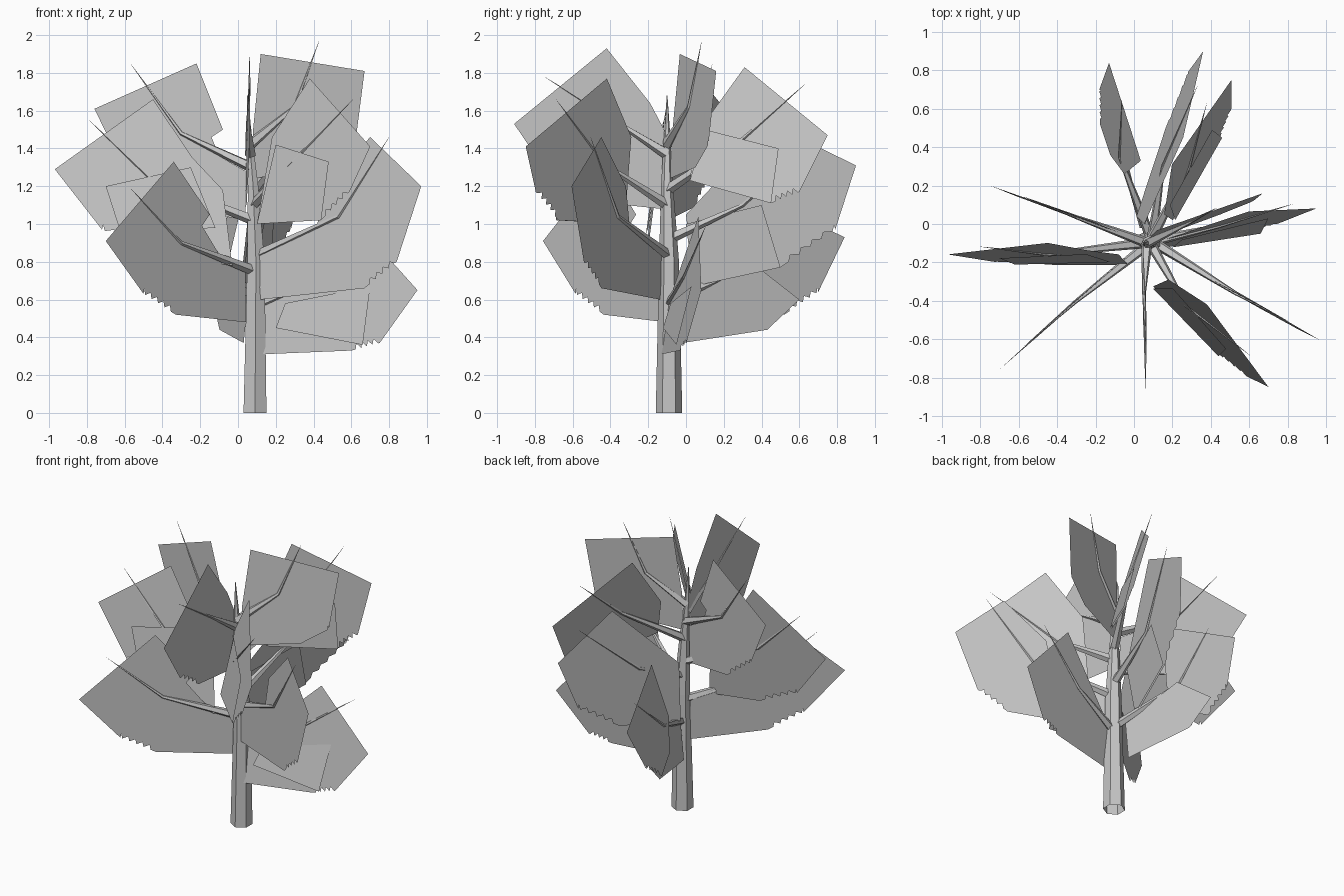
import bpy
import bmesh
from math import cos, sin, pi
from mathutils import Vector

default_cube = bpy.data.objects.get("Cube")
if default_cube:
    bpy.data.objects.remove(default_cube)

# One plain grey for bark and foliage
grey = bpy.data.materials.new("plain_grey")
grey.use_nodes = True
grey_value = (0.57, 0.57, 0.57, 1)
grey.diffuse_color = grey_value
grey.node_tree.nodes["Principled BSDF"].inputs["Base Color"].default_value = grey_value


def finish(name, bm):
    mesh = bpy.data.meshes.new(name)
    bm.to_mesh(mesh)
    bm.free()
    mesh.materials.append(grey)
    obj = bpy.data.objects.new(name, mesh)
    bpy.context.collection.objects.link(obj)


def tapered_limb(name, path, radii, sides, level=False):
    """Sweep an open-ended polygon along a path, with one radius per point."""
    bm = bmesh.new()
    rings = []
    for i, (point, radius) in enumerate(zip(path, radii)):
        before, after = path[max(i - 1, 0)], path[min(i + 1, len(path) - 1)]
        along = Vector((0, 0, 1)) if level else (after - before).normalized()
        side = along.cross(Vector((0, -1, 0) if level else (0, 0, 1))).normalized()
        other = along.cross(side)
        ring = []
        for k in range(sides):
            angle = 2 * pi * k / sides
            offset = other * cos(angle) + side * sin(angle)
            ring.append(bm.verts.new(point + offset * radius))
        rings.append(ring)
    for low, high in zip(rings, rings[1:]):
        for k in range(sides):
            n = (k + 1) % sides
            bm.faces.new((low[k], low[n], high[n], high[k]))
    bmesh.ops.recalc_face_normals(bm, faces=bm.faces)
    finish(name, bm)


# Six-sided trunk with a gently leaning tip
trunk_path = [Vector(p) for p in (
    (0.09, -0.09, 0), (0.095, -0.09, 0.8), (0.08, -0.1, 1.2),
    (0.06, -0.1, 1.45), (0.05, -0.1, 1.68))]
tapered_limb("trunk", trunk_path, (0.07, 0.053, 0.032, 0.018, 0.002), 6, level=True)


def trunk_at(z):
    for low, high in zip(trunk_path, trunk_path[1:]):
        if z <= high.z:
            return low.lerp(high, (z - low.z) / (high.z - low.z))


def serrate(start, end, teeth):
    """Stepped, saw-like edge between two outline points."""
    points = [start]
    for t in range(teeth):
        a = start.lerp(end, (t + 0.75) / teeth)
        b = start.lerp(end, (t + 0.9) / teeth)
        points += [a, b + Vector((0, 0.03))]
    return points + [end]


def place(axis, plane, p):
    """Put an (along, height) point on a sloping plane."""
    base, along, up = plane
    across = base + along * p[0] + up * p[1]
    return Vector((p[0], across, p[1]) if axis == "x" else (across, p[0], p[1]))


def sheet(name, axis, plane, outline):
    bm = bmesh.new()
    bm.faces.new([bm.verts.new(place(axis, plane, p)) for p in outline])
    bmesh.ops.triangulate(bm, faces=bm.faces)
    finish(name, bm)


def bough(name, axis, plane, branch, outline, inner=None):
    """Foliage sheet with its branch, and an optional inner leaf sheet in front."""
    # The edge from second to third outline point is serrated
    points = [Vector(p) for p in outline]
    edge = [points[0]] + serrate(points[1], points[2], 5) + points[3:]
    sheet(name + "_foliage", axis, plane, edge)
    if inner:
        nudge = -0.012 if axis == "x" else 0.012
        sheet(name + "_inner_foliage", axis, (plane[0] + nudge, *plane[1:]), inner)

    # Branch: root on the trunk, a bend, then a fine twig
    root_z, bend, tip = branch
    path = [trunk_at(root_z), place(axis, plane, bend), place(axis, plane, tip)]
    tapered_limb(name + "_branch", path, (0.03, 0.011, 0.0005), 5)


# Lower boughs; two of them have an inner sheet at a different slope
bough("back_low", "y", (-0.215, -0.198, 0.27),
      (0.6, (0.35, 0.78), (0.66, 1.05)),
      [(0.36, 0.6), (0.52, 0.52), (0.7, 0.64), (0.84, 0.93), (0.33, 1.17), (0.26, 0.8)])
sheet("back_low_inner_foliage", "y", (-0.013, -0.3, 0.1),
      [(-0.02, 0.37), (0.43, 0.44), (0.6, 0.6), (0.37, 0.78), (-0.02, 0.62)])
bough("left_low", "x", (-0.2, 0.2, 0.14),
      (0.57, (0.45, 0.72), (0.83, 0.99)),
      [(0.12, 0.31), (0.6, 0.33), (0.75, 0.37), (0.95, 0.65), (0.6, 1.04), (0.14, 0.6)])
sheet("left_low_inner_foliage", "x", (-0.265, 0.2, 0.23),
      [(0.2, 0.45), (0.66, 0.36), (0.7, 0.67), (0.25, 0.58)])
bough("front_right_low", "x", (-0.152, 0.89, 0.02),
      (0.75, (-0.3, 0.9), (-0.57, 1.19)),
      [(0.04, 0.48), (-0.33, 0.52), (-0.5, 0.63), (-0.7, 0.91), (-0.34, 1.33),
       (-0.15, 1.05), (-0.19, 0.99), (-0.1, 0.84), (0.04, 0.75)])
bough("front_left_low", "x", (-0.082, -0.565, 0.02),
      (0.83, (0.53, 1.04), (0.8, 1.46)),
      [(0.12, 0.6), (0.67, 0.66), (0.84, 0.8), (0.97, 1.2), (0.7, 1.46),
       (0.46, 1.2), (0.42, 1), (0.1, 0.85)])

# Middle boughs
bough("back_middle", "y", (-0.093, 0.3, 0.14),
      (0.92, (0.3, 1.1), (0.72, 1.48)),
      [(0.04, 0.67), (0.5, 0.77), (0.79, 0.97), (0.9, 1.31), (0.45, 1.53), (0, 1.05)],
      [(0.04, 0.67), (0.5, 0.77), (0.4, 1.1), (0, 1)])
bough("right_middle", "x", (-0.32, 0.017, 0.138),
      (1.02, (-0.45, 1.23), (-0.8, 1.56)),
      [(-0.03, 0.78), (-0.42, 0.83), (-0.72, 0.97), (-0.97, 1.29), (-0.45, 1.66),
       (-0.24, 1.35), (-0.08, 1.18)],
      [(-0.12, 0.98), (-0.62, 0.95), (-0.7, 1.2), (-0.25, 1.3)])
bough("front_left_middle", "x", (-0.48, -1.05, 0.26),
      (1.1, (0.27, 1.31), (0.61, 1.66)),
      [(0.1, 1), (0.44, 1.02), (0.59, 1.17), (0.7, 1.41), (0.38, 1.77), (0.18, 1.46)],
      [(0.1, 1), (0.44, 1.02), (0.48, 1.33), (0.2, 1.42)])

# Upper boughs
bough("back_left_high", "y", (0.5, 0.5, -0.25),
      (1.18, (0.3, 1.45), (0.63, 1.74)),
      [(0.02, 1.23), (0.45, 1.11), (0.6, 1.17), (0.75, 1.47), (0.31, 1.83), (0.05, 1.47)],
      [(0.02, 1.23), (0.45, 1.11), (0.49, 1.4), (0.1, 1.5)])
bough("right_high", "x", (-0.102, -0.36, 0.02),
      (1.3, (-0.3, 1.48), (-0.57, 1.85)),
      [(0.04, 1.02), (-0.35, 1.09), (-0.6, 1.28), (-0.76, 1.61), (-0.22, 1.85),
       (-0.08, 1.5), (-0.14, 1.46), (-0.1, 1.36), (0.04, 1.28)])
bough("front_high", "y", (0.015, -0.02, 0.02),
      (1.37, (-0.35, 1.53), (-0.75, 1.78)),
      [(-0.13, 1.08), (-0.5, 1.12), (-0.72, 1.25), (-0.91, 1.53), (-0.42, 1.93),
       (-0.19, 1.64), (-0.2, 1.48), (-0.1, 1.47)])
bough("left_high", "x", (-0.19, 0.36, 0.06),
      (1.42, (0.3, 1.62), (0.43, 1.97)),
      [(0.08, 1.24), (0.45, 1.3), (0.62, 1.42), (0.67, 1.81), (0.12, 1.9), (0.08, 1.5)])
